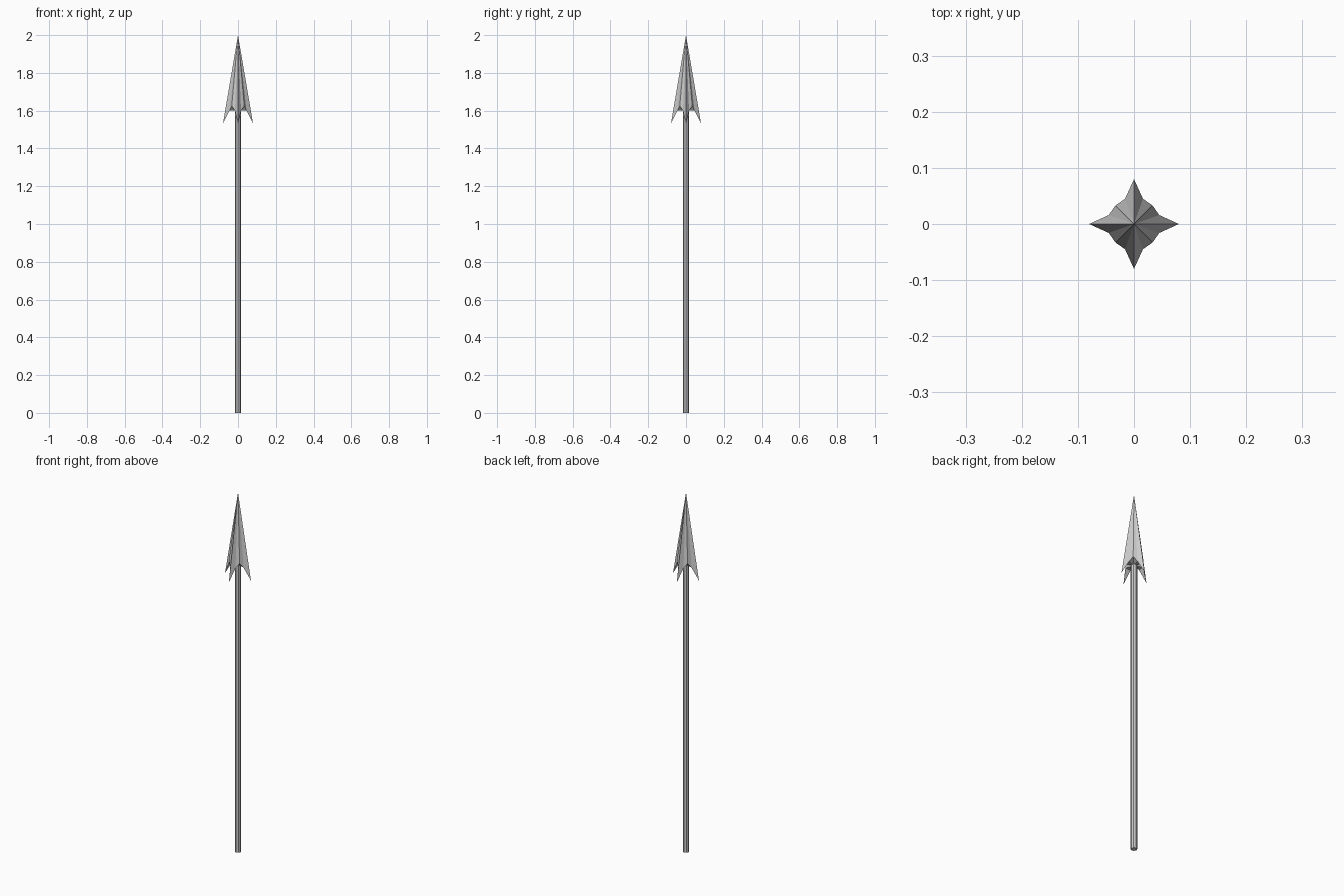
import bpy
import bmesh
from math import cos, sin, pi

if "Cube" in bpy.data.objects:
    bpy.data.objects.remove(bpy.data.objects["Cube"])


def finish(bm, name):
    bmesh.ops.recalc_face_normals(bm, faces=bm.faces)
    mesh = bpy.data.meshes.new(name)
    bm.to_mesh(mesh)
    bm.free()
    obj = bpy.data.objects.new(name, mesh)
    bpy.context.collection.objects.link(obj)
    return obj


# Shaft: slim low-poly pole
bpy.ops.mesh.primitive_cylinder_add(vertices=8, radius=0.016, depth=1.6,
                                    location=(0, 0, 0.8))
bpy.context.object.name = "shaft"

# Spearhead: four-barbed star cone; each quarter is barb, notch, arch, notch
quarter = [(0.08, 0.0, 1.53), (0.045, 0.016, 1.6),
           (0.033, 0.033, 1.625), (0.016, 0.045, 1.6)]
bm = bmesh.new()
tip = bm.verts.new((0, 0, 2.0))
core = bm.verts.new((0, 0, 1.6))
rim = []
for k in range(4):
    c, s = cos(k * pi / 2), sin(k * pi / 2)
    rim += [bm.verts.new((c * x - s * y, s * x + c * y, z)) for x, y, z in quarter]

# Outer facets up to the tip
for i, v in enumerate(rim):
    bm.faces.new((v, rim[(i + 1) % 16], tip))

# Underside: a closing face behind each barb, then a fan around the shaft
for i in range(0, 16, 4):
    before, barb, after, arch, last = (rim[(i + j) % 16] for j in (-1, 0, 1, 2, 3))
    bm.faces.new((before, after, barb))
    bm.faces.new((before, core, after))
    bm.faces.new((after, core, arch))
    bm.faces.new((arch, core, last))
finish(bm, "spearhead")
